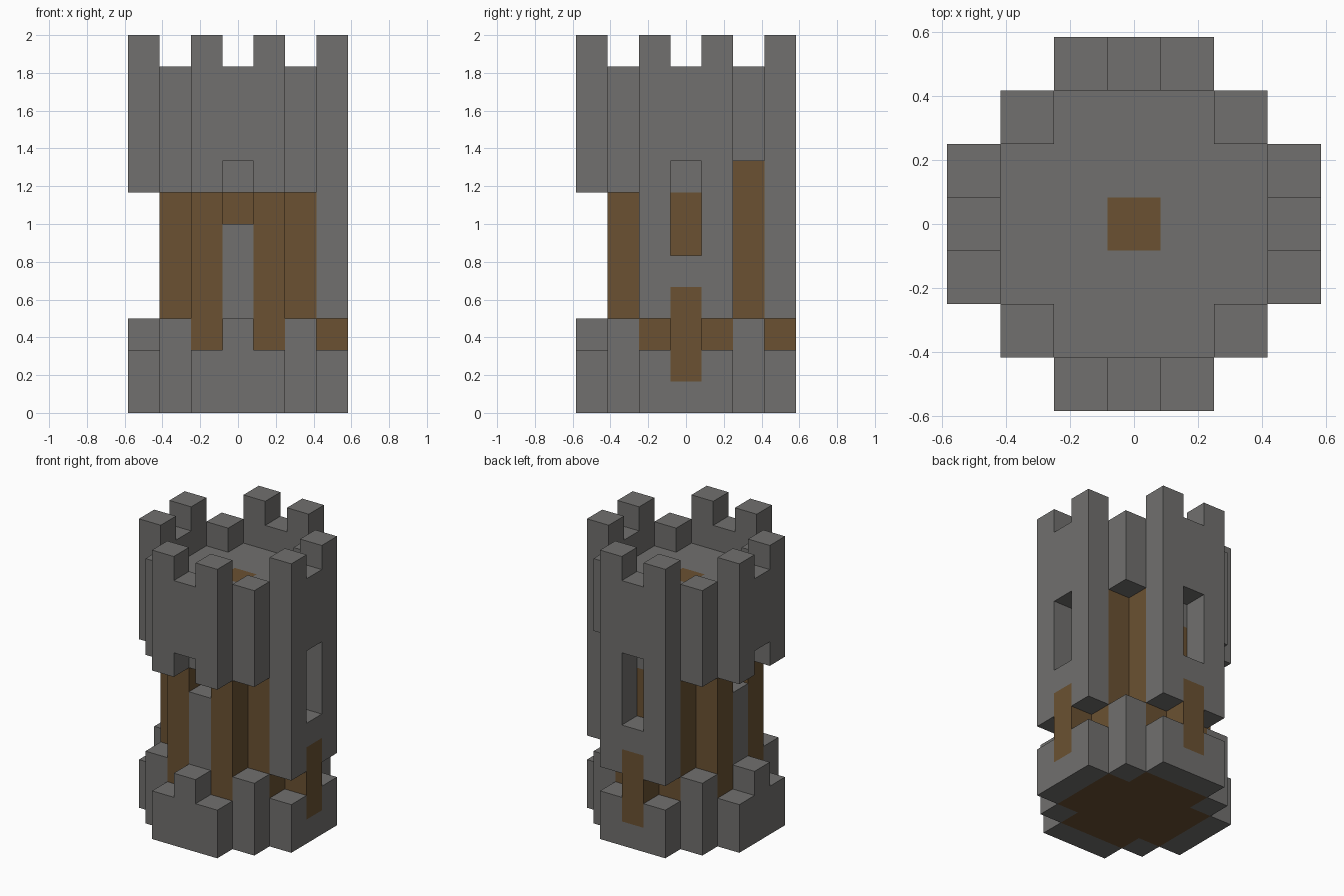
import bpy, bmesh
from mathutils import Vector

U = 1 / 6  # edge of one building block

old = bpy.data.objects.get("Cube")
if old:
    bpy.data.objects.remove(old, do_unlink=True)


def material(name, rgb):
    m = bpy.data.materials.new(name)
    m.use_nodes = True
    m.diffuse_color = (*rgb, 1)
    node = next(n for n in m.node_tree.nodes if n.type == "BSDF_PRINCIPLED")
    node.inputs["Base Color"].default_value = (*rgb, 1)
    node.inputs["Roughness"].default_value = 0.9
    return m


stone = material("grey stone", (0.165, 0.162, 0.157))
wood = material("brown wood", (0.145, 0.083, 0.032))


def blocks(xs, ys, zs):
    """Set of unit blocks; each argument is (first, last) inclusive."""
    span = lambda r: range(r[0], r[1] + 1)
    return {(x, y, z) for x in span(xs) for y in span(ys) for z in span(zs)}


def turn(cells, quarter_turns):
    for _ in range(quarter_turns):
        cells = {(-y, x, z) for x, y, z in cells}
    return cells


def build(name, cells, mat):
    """Make the outer skin of a set of blocks, merged into large flat faces."""
    bm = bmesh.new()
    cache = {}

    def vert(p):
        key = tuple(round(c * 2) for c in p)
        if key not in cache:
            cache[key] = bm.verts.new(p * U)
        return cache[key]

    for c in sorted(cells):
        centre = Vector(c) + Vector((0, 0, 0.5))
        for axis in range(3):
            for sign in (-1, 1):
                step = list(c)
                step[axis] += sign
                if tuple(step) in cells:
                    continue
                n, a, b = Vector(), Vector(), Vector()
                n[axis] = sign / 2
                a[(axis + 1) % 3] = sign / 2
                b[(axis + 2) % 3] = 0.5
                corners = (-a - b, a - b, a + b, b - a)
                bm.faces.new([vert(centre + n + k) for k in corners])
    bmesh.ops.dissolve_limit(bm, angle_limit=0.01, verts=bm.verts, edges=bm.edges)
    mesh = bpy.data.meshes.new(name)
    bm.to_mesh(mesh)
    bm.free()
    mesh.materials.append(mat)
    bpy.context.collection.objects.link(bpy.data.objects.new(name, mesh))


def core(zs):
    """Square plan with its four corner blocks left out."""
    return blocks((-2, 2), (-1, 1), zs) | blocks((-1, 1), (-2, 2), zs)


# Parts of one side, described as if on the front
plinth = blocks((-1, 1), (-3, -3), (0, 1)) | {(0, -3, 2)}
plank = blocks((0, 0), (-3, -3), (1, 3))
window = blocks((0, 0), (-3, -3), (5, 7))
wall = blocks((-1, 1), (-3, -3), (3, 11)) - window - {(0, -3, 11)}
pillar = blocks((0, 0), (-2, -2), (2, 5))
niche = {(0, -2, 6)}

# Timber core, stone upper floor and trapdoor
nook = {(1, 2, 7), (2, 1, 7)}
trapdoor = {(0, 0, 9)}
timber = core((0, 6)) | nook
for k in (0, 3):
    timber -= turn(pillar | niche, k)
build("timber_core", timber, wood)
build("upper_floor", core((7, 9)) - nook - trapdoor, stone)
build("trapdoor", trapdoor, wood)

# Sides: the back and left walls are whole, the front and right are broken open
for k, side in enumerate(("front", "left", "back", "right")):
    if side in ("left", "back"):
        build(side + "_plinth", turn(plinth - plank, k), stone)
        build(side + "_wall", turn(wall - plank, k), stone)
        build(side + "_plank", turn(plank, k), wood)
    else:
        upper = {c for c in wall if c[2] >= 7}
        build(side + "_plinth", turn(plinth, k), stone)
        build(side + "_wall", turn(upper, k), stone)
        build(side + "_pillar", turn(pillar, k), stone)

# Corner posts: a short foot below and a hanging turret above
for x in (-2, 2):
    for y in (-2, 2):
        label = ("front" if y < 0 else "back") + ("_left" if x > 0 else "_right")
        low = 8 if x > 0 and y > 0 else 7
        build(label + "_foot", blocks((x, x), (y, y), (0, 2)), stone)
        build(label + "_turret", blocks((x, x), (y, y), (low, 10)), stone)
